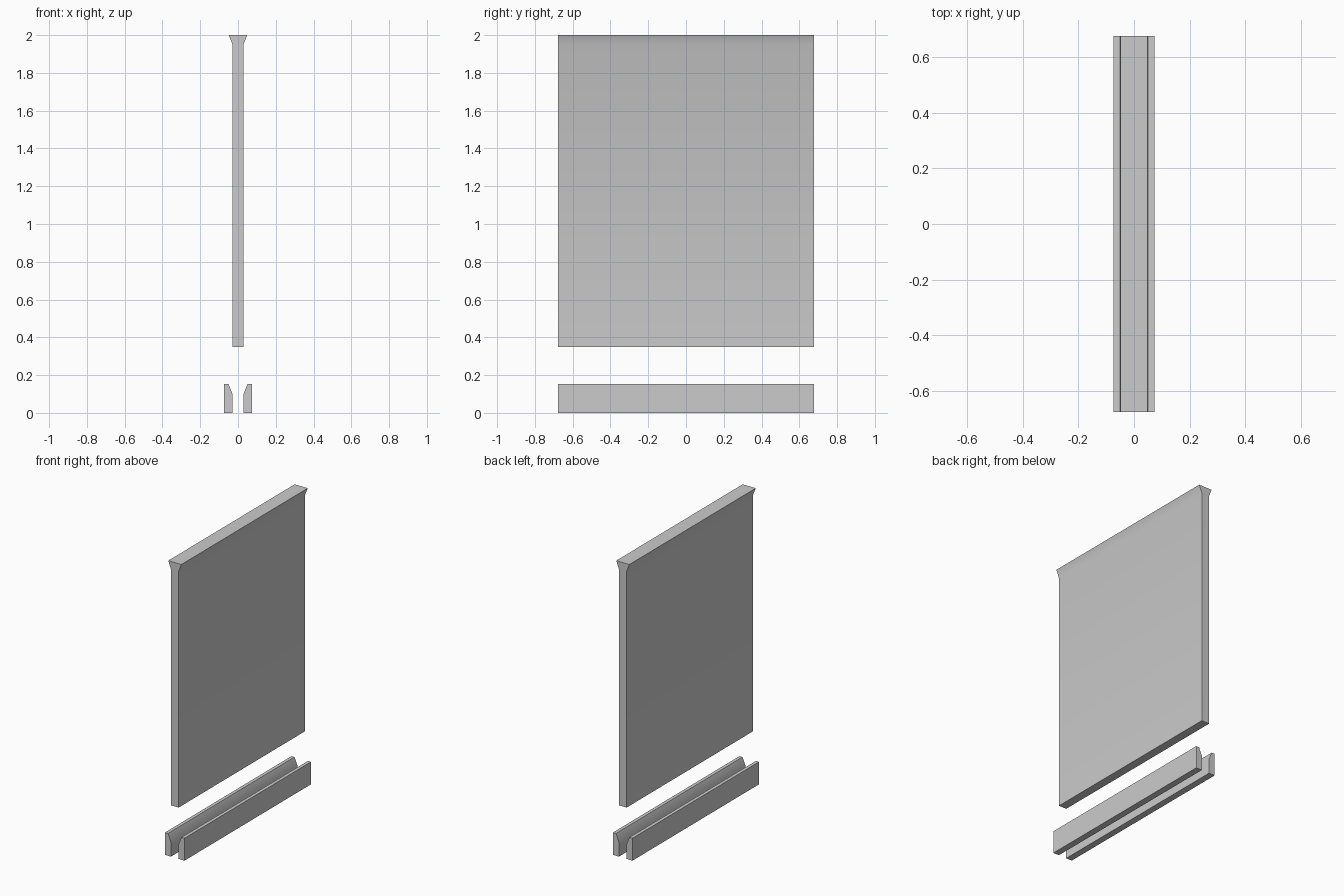
import bpy
import bmesh
import math

if "Cube" in bpy.data.objects:
    bpy.data.objects.remove(bpy.data.objects["Cube"])

HALF_LENGTH = 0.677


def extrude_profile(name, points):
    """Extrude an x-z cross-section along y."""
    bm = bmesh.new()
    face = bm.faces.new([bm.verts.new((x, -HALF_LENGTH, z)) for x, z in points])
    result = bmesh.ops.extrude_face_region(bm, geom=[face])
    moved = [g for g in result["geom"] if isinstance(g, bmesh.types.BMVert)]
    bmesh.ops.translate(bm, verts=moved, vec=(0, 2 * HALF_LENGTH, 0))
    bmesh.ops.recalc_face_normals(bm, faces=bm.faces)
    mesh = bpy.data.meshes.new(name)
    bm.to_mesh(mesh)
    bm.free()
    obj = bpy.data.objects.new(name, mesh)
    bpy.context.collection.objects.link(obj)
    # soft flare, crisp corners
    bpy.ops.object.select_all(action="DESELECT")
    obj.select_set(True)
    bpy.context.view_layer.objects.active = obj
    bpy.ops.object.shade_smooth_by_angle(angle=math.radians(30))
    return obj


# Upright panel with a flared top edge
half = [(0.029, 0.348), (0.029, 1.95), (0.049, 2.0)]
extrude_profile("panel", half + [(-x, z) for x, z in reversed(half)])

# Pair of floor rails, chamfered on the inner top edge
rail = [(0.029, 0), (0.073, 0), (0.073, 0.152), (0.05, 0.152), (0.029, 0.10)]
for side, name in ((-1, "left_rail"), (1, "right_rail")):
    extrude_profile(name, [(side * x, z) for x, z in rail])
